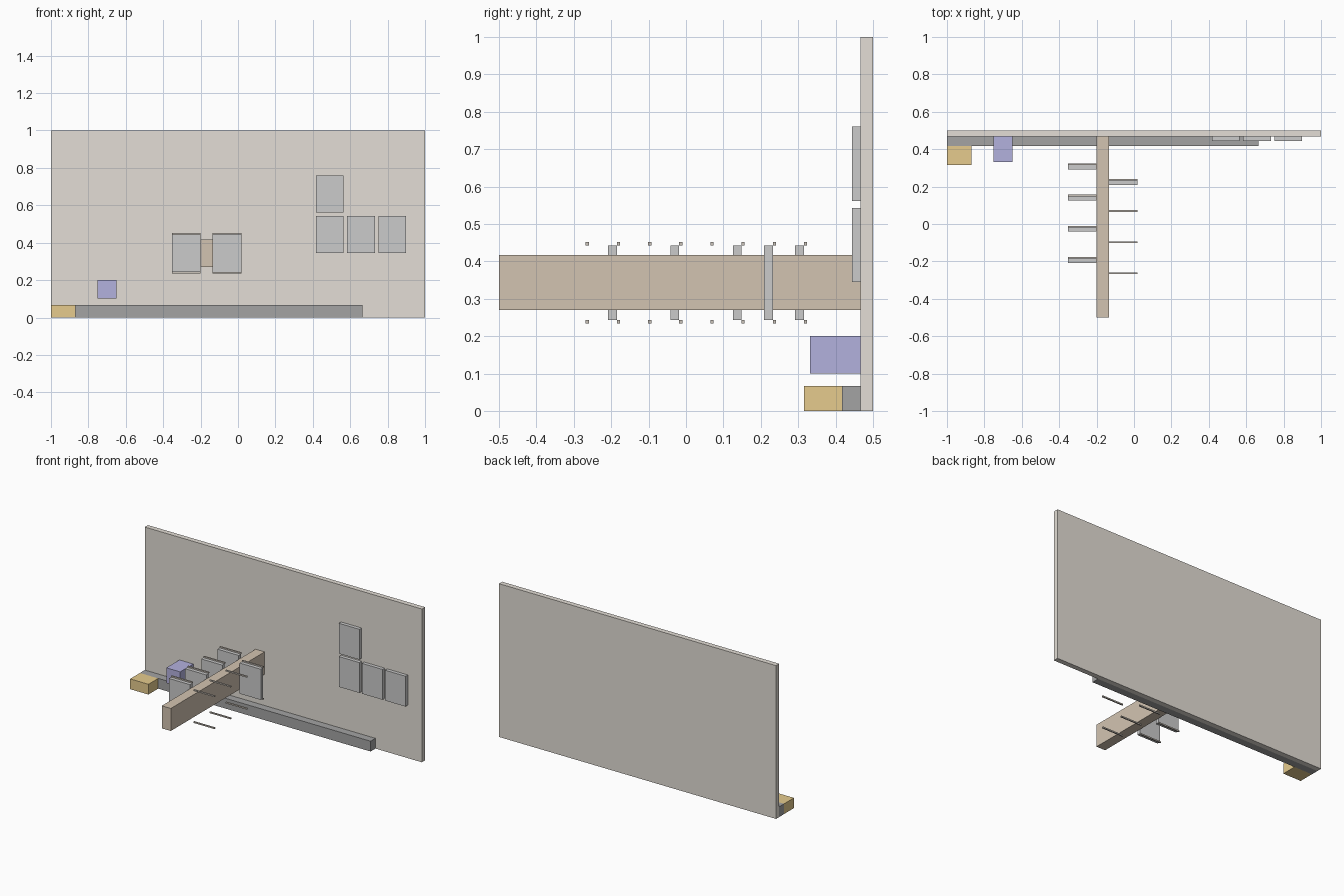
import bpy, bmesh

if "Cube" in bpy.data.objects:
    bpy.data.objects.remove(bpy.data.objects["Cube"])


def material(name, rgb):
    m = bpy.data.materials.new(name)
    m.diffuse_color = (*rgb, 1)
    m.use_nodes = True
    m.node_tree.nodes["Principled BSDF"].inputs["Base Color"].default_value = m.diffuse_color
    return m


def box(name, x, y, z, mat=None):
    """Box from (min, max) ranges on each axis."""
    bm = bmesh.new()
    bmesh.ops.create_cube(bm, size=1)
    for v in bm.verts:
        v.co = [r[0] if c < 0 else r[1] for c, r in zip(v.co, (x, y, z))]
    mesh = bpy.data.meshes.new(name)
    bm.to_mesh(mesh)
    bm.free()
    ob = bpy.data.objects.new(name, mesh)
    bpy.context.collection.objects.link(ob)
    if mat:
        mesh.materials.append(mat)
    return ob


wall_mat = material("wall_beige", (0.77, 0.73, 0.67))
beam_mat = material("beam_brown", (0.65, 0.55, 0.44))
dark_mat = material("skirting_dark", (0.37, 0.37, 0.37))
ochre_mat = material("block_ochre", (0.79, 0.60, 0.27))
violet_mat = material("block_violet", (0.45, 0.44, 0.73))
rail_mat = material("rail_brown", (0.60, 0.55, 0.49))

WALL_Y = 0.467   # front face of the wall
THICK = 0.023    # panel thickness
RAIL = 0.0085    # rail section

# Wall, floor strip and blocks
box("wall", (-1, 1), (WALL_Y, 0.5), (0, 1), wall_mat)
box("floor_strip", (-1, 0.665), (0.417, WALL_Y), (0, 0.067), dark_mat)
box("corner_block", (-1, -0.868), (0.316, 0.417), (0, 0.067), ochre_mat)
box("wall_block", (-0.75, -0.65), (0.332, WALL_Y), (0.101, 0.2), violet_mat)

# Partition beam standing out from the wall
box("beam", (-0.2, -0.135), (-0.5, WALL_Y), (0.27, 0.417), beam_mat)

# Panels mounted on the wall: a row of three and one above
for i, (col, z) in enumerate([(0, 0.345), (1, 0.345), (2, 0.345), (0, 0.562)]):
    x = 0.417 + col / 6
    box(f"wall_panel_{i + 1}", (x, x + 0.148), (WALL_Y - THICK, WALL_Y), (z, z + 0.198))

# Rail pairs along both sides of the beam, with panels in front of them
sides = {"left": ((-0.353, -0.2), 0.315, 4), "right": ((-0.135, 0.018), 0.232, 1)}
for side, (x, first_y, panels) in sides.items():
    for i in range(4):
        y = first_y - i / 6
        box(f"{side}_upper_rail_{i + 1}", x, (y, y + RAIL), (0.443, 0.443 + RAIL), rail_mat)
        box(f"{side}_lower_rail_{i + 1}", x, (y, y + RAIL), (0.243 - RAIL, 0.243), rail_mat)
        if i < panels:
            box(f"{side}_panel_{i + 1}", x, (y - THICK, y), (0.243, 0.443))
